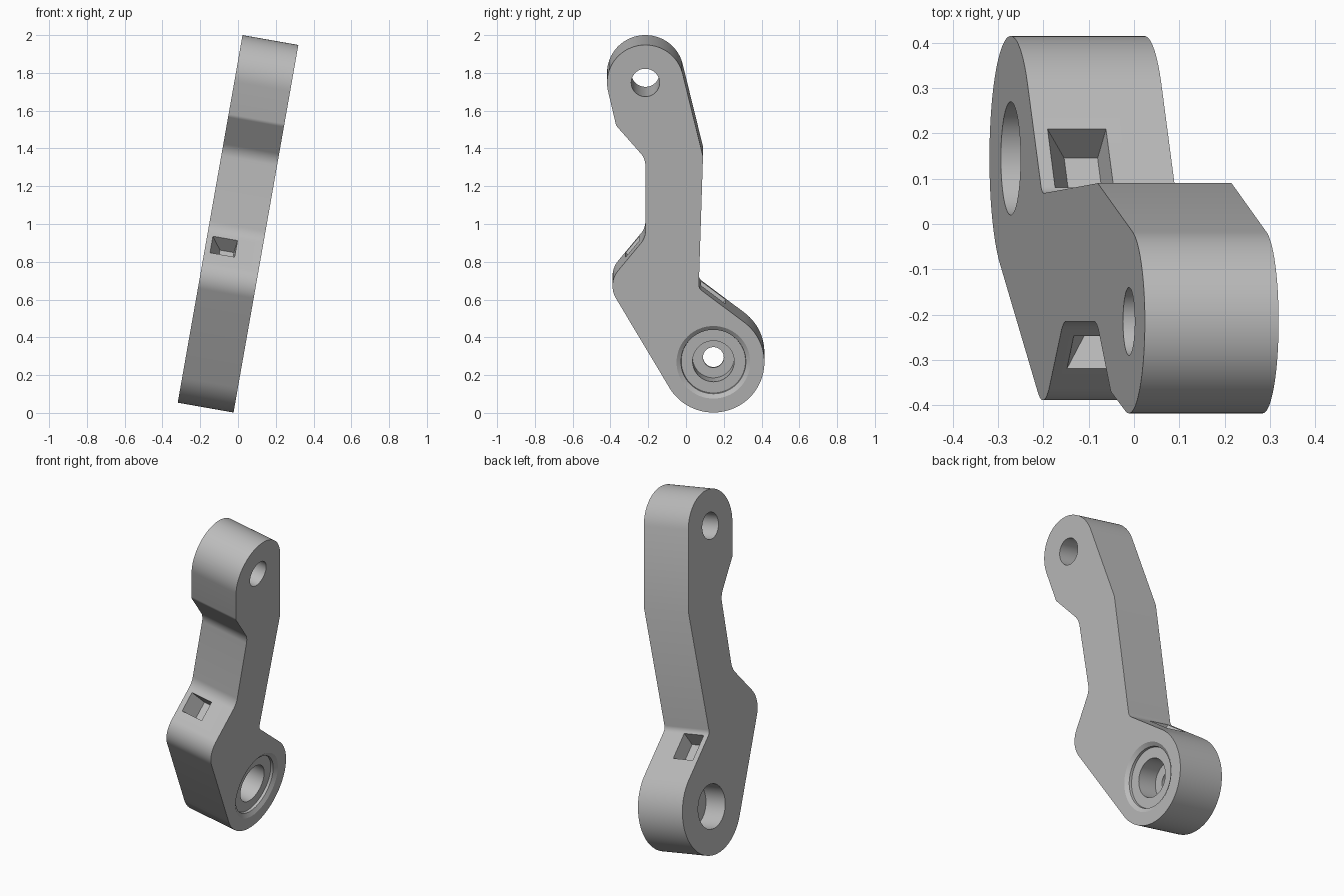
import bpy, bmesh, math
from mathutils import Vector

if "Cube" in bpy.data.objects:
    bpy.data.objects.remove(bpy.data.objects["Cube"])

TILT = math.radians(10)
HALF = 0.15                       # half thickness of the arm

grey = bpy.data.materials.new("plain_grey")
grey.use_nodes = True
COLOUR = (0.5, 0.5, 0.5, 1)
grey.diffuse_color = COLOUR
grey.node_tree.nodes["Principled BSDF"].inputs["Base Color"].default_value = COLOUR


def make_object(name, bm):
    bmesh.ops.recalc_face_normals(bm, faces=bm.faces[:])
    mesh = bpy.data.meshes.new(name)
    bm.to_mesh(mesh)
    bm.free()
    mesh.materials.append(grey)
    ob = bpy.data.objects.new(name, mesh)
    bpy.context.collection.objects.link(ob)
    ob.location = (0, 0, 1)
    ob.rotation_euler = (0, TILT, 0)
    return ob


def belt_outline(discs):
    """Join discs (y, z, radius) by tangent lines; a negative radius is a concave fillet."""
    count = len(discs)
    normals = []
    for i, (y, z, r) in enumerate(discs):
        y2, z2, r2 = discs[(i + 1) % count]
        d = Vector((y2 - y, z2 - z))
        k = (r - r2) / d.length
        d.normalize()
        n = d * k + Vector((d.y, -d.x)) * math.sqrt(1 - k * k)
        normals.append(math.atan2(n.y, n.x))
    points = []
    for i, (y, z, r) in enumerate(discs):
        a, b = normals[i - 1], normals[i]
        if r == 0:
            points.append((y, z))
            continue
        sweep = (b - a) % math.tau if r > 0 else -((a - b) % math.tau)
        steps = max(4, int(abs(sweep) / math.radians(4)))
        for s in range(steps + 1):
            t = a + sweep * s / steps
            points.append((y + r * math.cos(t), z + r * math.sin(t)))
    return points


def bore_cutter(name, y, z, profile, sides=64):
    """Turned cutter along the thickness; profile is (offset, radius)."""
    bm = bmesh.new()
    rings = []
    for x, r in profile:
        rings.append([bm.verts.new((x, y + r * math.cos(math.tau * i / sides),
                                    z + r * math.sin(math.tau * i / sides)))
                      for i in range(sides)])
    for a, b in zip(rings, rings[1:]):
        for i in range(sides):
            j = (i + 1) % sides
            bm.faces.new((a[i], a[j], b[j], b[i]))
    bm.faces.new(rings[0])
    bm.faces.new(rings[-1])
    return make_object(name, bm)


def pocket_cutter(name, y, z, normal, length, depth):
    """Tapered pocket sunk into a sloped side."""
    n = Vector((0, *normal)).normalized()
    along = Vector((0, -n.z, n.y))
    bm = bmesh.new()
    bmesh.ops.create_cube(bm, size=1)
    for v in bm.verts:
        outer = v.co.z > 0
        left, right = (-0.135, 0.015) if outer else (-0.07, 0.005)
        h = 0.03 if outer else -depth
        side = v.co.y * length * (1 if outer else 0.8)
        x = left if v.co.x < 0 else right
        v.co = Vector((x, y, z)) + n * h + along * side
    return make_object(name, bm)


# Arm body: outline discs, running anticlockwise from the pivot end
outline = belt_outline([
    (0.145, -0.717, 0.27),        # pivot end
    (0.108, -0.30, -0.04),        # rear inner fillet
    (0.09, 0.39, 0),              # rear kink
    (-0.215, 0.786, 0.203),       # top end
    (-0.333, 0.574, 0.04),        # upper front corner
    (-0.315, 0.34, -0.10),        # neck, upper fillet
    (-0.315, -0.012, -0.10),      # neck, lower fillet
    (-0.259, -0.307, 0.13),       # front shoulder
])
bm = bmesh.new()
face = bm.faces.new([bm.verts.new((-HALF, y, z)) for y, z in outline])
ext = bmesh.ops.extrude_face_region(bm, geom=[face])
bmesh.ops.translate(bm, vec=(2 * HALF, 0, 0),
                    verts=[g for g in ext["geom"] if isinstance(g, bmesh.types.BMVert)])
arm = make_object("lever_arm", bm)

# Bores and pockets
cutters = [
    bore_cutter("top_bore", -0.215, 0.786, [(-0.2, 0.075), (0.2, 0.075)]),
    bore_cutter("pivot_bore", 0.145, -0.717, [
        (-0.2, 0.125), (-0.02, 0.125), (-0.02, 0.055), (0.0, 0.055), (0.0, 0.11),
        (0.12, 0.11), (0.12, 0.17), (0.135, 0.172), (0.15, 0.195), (0.2, 0.195)]),
    pocket_cutter("front_pocket", -0.282, -0.132, (-0.77, 0.64), 0.12, 0.09),
    pocket_cutter("rear_pocket", 0.145, -0.378, (0.6, 0.8), 0.17, 0.09),
]
bpy.context.view_layer.objects.active = arm
for cutter in cutters:
    cutter.hide_render = True
    mod = arm.modifiers.new(cutter.name, "BOOLEAN")
    mod.operation = "DIFFERENCE"
    mod.solver = "EXACT"
    mod.object = cutter
    bpy.ops.object.modifier_apply(modifier=mod.name)
    bpy.data.objects.remove(cutter)

# Smooth curved walls, keep edges crisp
bpy.ops.object.select_all(action="DESELECT")
arm.select_set(True)
bpy.ops.object.shade_smooth_by_angle(angle=math.radians(20))
